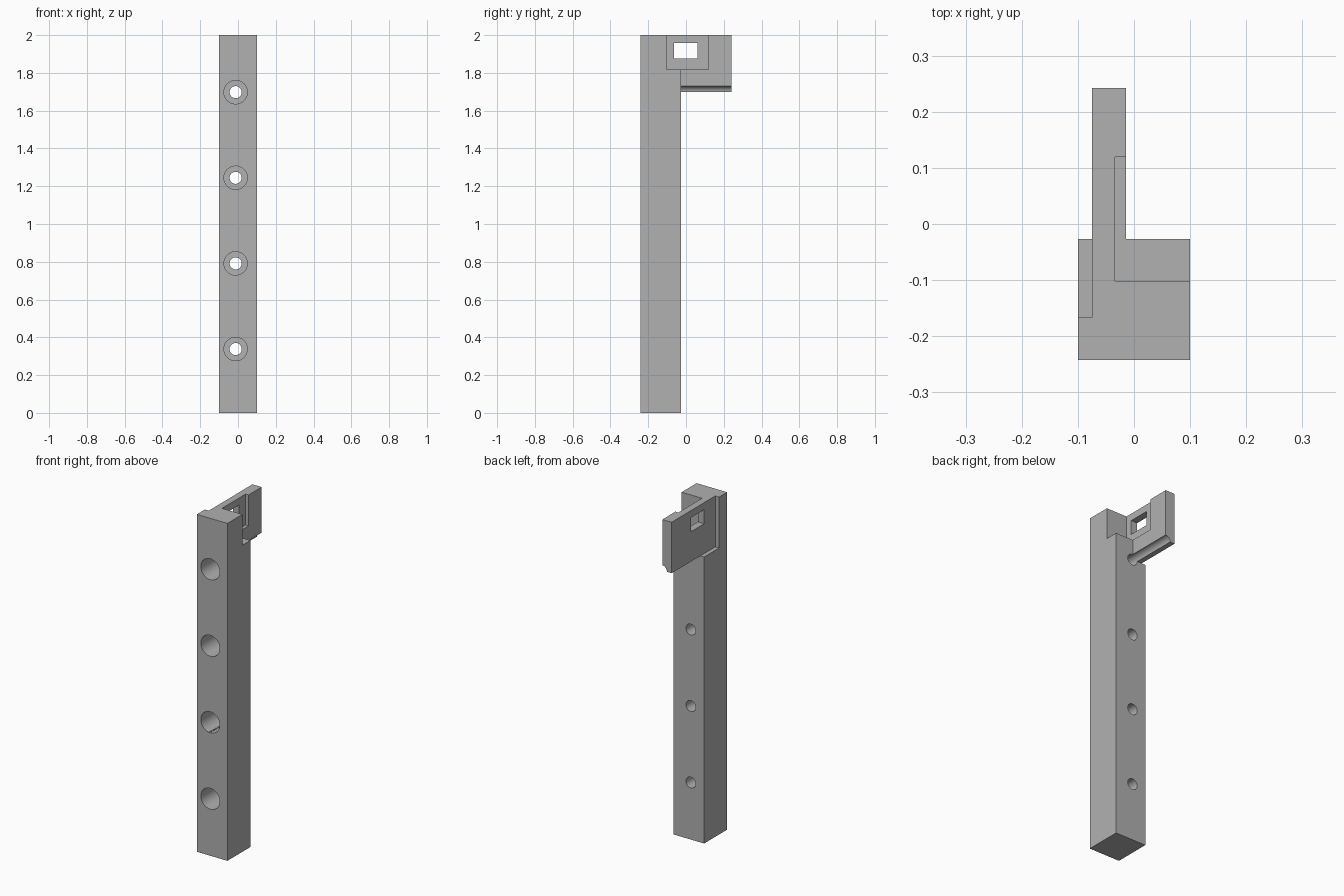
import bpy
import math

if "Cube" in bpy.data.objects:
    bpy.data.objects.remove(bpy.data.objects["Cube"], do_unlink=True)

grey = bpy.data.materials.new("plain grey")
grey.use_nodes = True
grey.diffuse_color = (0.44, 0.44, 0.44, 1)
grey.node_tree.nodes["Principled BSDF"].inputs["Base Color"].default_value = (0.44, 0.44, 0.44, 1)


def box(name, x, y, z):
    """Box spanning the given (low, high) ranges."""
    bpy.ops.mesh.primitive_cube_add(size=1, location=[sum(r) / 2 for r in (x, y, z)])
    ob = bpy.context.object
    ob.name = name
    ob.scale = [r[1] - r[0] for r in (x, y, z)]
    bpy.ops.object.transform_apply(location=True, rotation=False, scale=True)
    ob.data.materials.append(grey)
    return ob


def bore(name, radius, y, z):
    """Cylinder lying along y, on the line of screw holes."""
    bpy.ops.mesh.primitive_cylinder_add(
        vertices=48, radius=radius, depth=y[1] - y[0],
        location=(-0.0125, sum(y) / 2, z), rotation=(math.pi / 2, 0, 0))
    ob = bpy.context.object
    ob.name = name
    ob.data.materials.append(grey)
    return ob


def combine(target, tool, operation):
    tool.hide_render = True
    bpy.ops.object.select_all(action="DESELECT")
    bpy.context.view_layer.objects.active = target
    target.select_set(True)
    mod = target.modifiers.new(tool.name, "BOOLEAN")
    mod.operation = operation
    mod.solver = "EXACT"
    mod.object = tool
    bpy.ops.object.modifier_apply(modifier=mod.name)
    bpy.data.objects.remove(tool, do_unlink=True)


FRONT, BACK, ARM_END = -0.242, -0.027, 0.242
ARM_BOTTOM = 1.698

# Upright post with an arm reaching back from its top
post = box("post_with_arm", (-0.1, 0.1), (FRONT, BACK), (0, 2))
arm = box("arm", (-0.075, -0.0143), (-0.15, ARM_END), (ARM_BOTTOM, 2))
combine(post, arm, "UNION")

# Shallow side recess, latch pocket and window
cutters = [
    box("side_recess", (-0.2, -0.075), (-0.167, 0.3), (ARM_BOTTOM, 2.1)),
    box("latch_pocket", (-0.034, 0.2), (-0.102, 0.119), (1.817, 2.1)),
    box("window", (-0.2, 0.05), (-0.063, 0.06), (1.875, 1.958)),
]

# Counterbored screw holes; the top one also grooves the arm
for i in range(4):
    z = 0.338 + i * 0.4533
    cutters.append(bore("screw_hole", 0.032, (-0.4, 0.4), z))
    cutters.append(bore("counterbore", 0.062, (-0.4, FRONT + 0.14), z))

for cutter in cutters:
    combine(post, cutter, "DIFFERENCE")

# One material slot, smooth bores, sharp edges
post.data.materials.clear()
post.data.materials.append(grey)
for face in post.data.polygons:
    face.material_index = 0
bpy.ops.object.select_all(action="DESELECT")
post.select_set(True)
bpy.context.view_layer.objects.active = post
bpy.ops.object.shade_smooth_by_angle(angle=math.radians(30))
